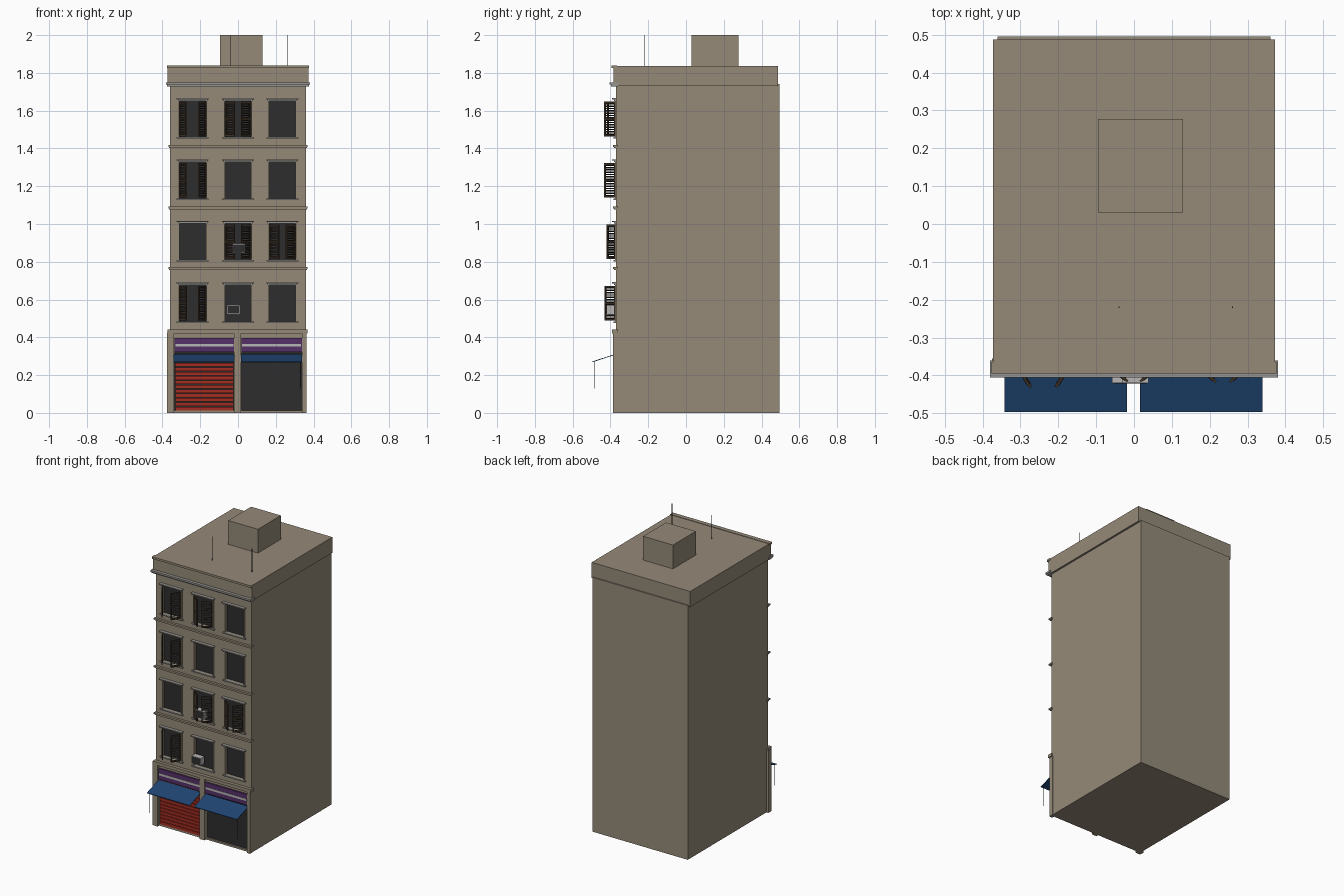
import bpy, bmesh, math
from mathutils import Matrix, Vector

if "Cube" in bpy.data.objects:
    bpy.data.objects.remove(bpy.data.objects["Cube"])


def mat(name, r, g, b):
    m = bpy.data.materials.new(name)
    m.diffuse_color = (r, g, b, 1)
    m.use_nodes = True
    m.node_tree.nodes["Principled BSDF"].inputs["Base Color"].default_value = m.diffuse_color
    return m


WALL = mat("tan wall", 0.30, 0.255, 0.19)
TRIM = mat("grey trim", 0.31, 0.30, 0.28)
DARK = mat("dark glass", 0.027, 0.027, 0.027)
BROWN = mat("brown wood", 0.055, 0.036, 0.022)
RED = mat("red shutter", 0.36, 0.026, 0.015)
BLUE = mat("blue canvas", 0.014, 0.06, 0.17)
PURPLE = mat("purple sign", 0.09, 0.03, 0.14)
PALE = mat("pale grey", 0.48, 0.46, 0.46)
METAL = mat("dark metal", 0.06, 0.06, 0.065)


def add_box(bm, x0, x1, y0, y1, z0, z1, m=None):
    """Add an axis-aligned box to a bmesh, optionally transformed by m."""
    t = Matrix.Translation(((x0 + x1) / 2, (y0 + y1) / 2, (z0 + z1) / 2))
    s = Matrix.Diagonal((x1 - x0, y1 - y0, z1 - z0, 1))
    bmesh.ops.create_cube(bm, size=1, matrix=(m or Matrix()) @ t @ s)


def finish(name, bm, *mats):
    me = bpy.data.meshes.new(name)
    bm.to_mesh(me)
    bm.free()
    for m in mats:
        me.materials.append(m)
    ob = bpy.data.objects.new(name, me)
    bpy.context.collection.objects.link(ob)
    return ob


def boxes(name, material, *dims):
    bm = bmesh.new()
    for d in dims:
        add_box(bm, *d)
    return finish(name, bm, material)


FRONT = -0.37
COLS = (-0.24, 0.0, 0.235)
SILLS = (0.485, 0.81, 1.135, 1.46)
HALF, TALL = 0.07, 0.192
SHOPS = ((-0.335, -0.02), (0.018, 0.338))

# Main block with recessed windows and shop fronts
openings = [(x - HALF, x + HALF, FRONT - 0.1, FRONT + 0.015, z, z + TALL)
            for z in SILLS for x in COLS]
openings += [(a, b, FRONT - 0.1, FRONT + 0.012, 0.012, 0.32) for a, b in SHOPS]
cutter = boxes("opening_cutter", DARK, *openings)
body = boxes("main_block", WALL, (-0.36, 0.36, FRONT, 0.495, 0, 1.74))
body.data.materials.append(DARK)
mod = body.modifiers.new("openings", "BOOLEAN")
mod.object, mod.operation, mod.solver = cutter, "DIFFERENCE", "EXACT"
bpy.context.view_layer.objects.active = body
bpy.ops.object.modifier_apply(modifier=mod.name)
bpy.data.objects.remove(cutter)
for p in body.data.polygons:
    recessed = p.normal.y < -0.9 and p.center.y > FRONT + 0.005
    p.material_index = 1 if recessed else 0

# Roof, parapet and stair house
boxes("parapet", WALL, (-0.373, 0.373, -0.384, 0.487, 1.73, 1.837))
boxes("parapet_cap", WALL, (-0.376, 0.376, -0.395, -0.365, 1.826, 1.84))
boxes("stair_house", WALL, (-0.095, 0.13, 0.03, 0.277, 1.835, 2.0))
boxes("roof_antennas", METAL, *[(x - 0.0015, x + 0.0015, -0.2215, -0.2185, 1.83, 2.0)
                                for x in (-0.04, 0.26)])

# Horizontal mouldings
boxes("top_cornice", TRIM, (-0.38, 0.38, -0.405, -0.36, 1.738, 1.75),
      (-0.376, 0.376, -0.396, -0.36, 1.729, 1.738))
boxes("floor_bands", WALL, *[d for z in (0.765, 1.085, 1.411) for d in (
    (-0.368, 0.368, -0.386, -0.36, z - 0.003, z + 0.007),
    (-0.364, 0.364, -0.38, -0.36, z - 0.009, z - 0.003))])
boxes("shop_cornice", WALL, (-0.372, 0.368, -0.392, -0.36, 0.42, 0.442))

# Window lintels, sills and frames
lintels, sills, frames = [], [], []
for z in SILLS:
    for x in COLS:
        t = z + TALL
        lintels += [(x - 0.085, x + 0.085, -0.392, FRONT, t + 0.008, t + 0.015),
                    (x - 0.078, x + 0.078, -0.382, FRONT, t, t + 0.008)]
        sills.append((x - 0.085, x + 0.085, -0.384, FRONT, z - 0.008, z))
        for s in (-1, 1):
            a, b = sorted((x + s * HALF, x + s * (HALF + 0.008)))
            frames.append((a, b, -0.376, FRONT, z, t))
boxes("window_lintels", TRIM, *lintels)
boxes("window_sills", TRIM, *sills)
boxes("window_frames", WALL, *frames)


# Louvred shutters, hinged at the jambs and swung open
def shutter(bm, x, z, side, angle):
    hinge = Matrix.Translation((x + side * HALF, FRONT - 0.004, z + 0.004))
    if side > 0:
        hinge = hinge @ Matrix.Rotation(math.pi, 4, "Z")
    m = hinge @ Matrix.Rotation(side * math.radians(angle), 4, "Z")
    w, h, e = 0.068, TALL - 0.008, 0.003
    for u in (0, w - 0.008):
        add_box(bm, u, u + 0.008, -e, e, 0, h, m)
    for v in (0, h / 2 - 0.004, h - 0.008):
        add_box(bm, 0.008, w - 0.008, -e, e, v, v + 0.008, m)
    for i in range(14):
        v = 0.012 + i * (h - 0.024) / 13
        tilt = m @ Matrix.Translation((0, 0, v)) @ Matrix.Rotation(0.6, 4, "X")
        add_box(bm, 0.008, w - 0.008, -0.005, 0.005, -0.001, 0.001, tilt)


bm = bmesh.new()
for col, row, angle in ((0, 3, 58), (1, 3, 38), (0, 2, 58), (1, 1, 38), (2, 1, 40), (0, 0, 56)):
    for side in (-1, 1):
        shutter(bm, COLS[col], SILLS[row], side, angle)
finish("window_shutters", bm, BROWN)

# Air conditioners with dark front grilles and brackets
for x0, z0 in ((-0.03, 0.846), (-0.058, 0.521)):
    x1, z1 = x0 + 0.068, z0 + 0.05
    boxes("air_conditioner", PALE, (x0, x1, -0.42, -0.378, z0, z1))
    boxes("air_conditioner_grille", DARK,
          (x0 + 0.004, x1 - 0.004, -0.422, -0.419, z0 + 0.004, z1 - 0.004))
    boxes("air_conditioner_brackets", METAL, *[
        (x, x + 0.004, -0.415, -0.356, z0 - 0.006, z0) for x in (x0 + 0.01, x1 - 0.014)])

# Shop pillars
boxes("shop_pillars", WALL, (-0.375, -0.338, -0.387, -0.355, 0, 0.425),
      (-0.02, 0.017, -0.387, FRONT, 0, 0.425), (0.338, 0.362, -0.387, -0.355, 0, 0.425))

# Shop signs with pale stripe
for a, b in SHOPS:
    boxes("shop_sign", PURPLE, (a, b, -0.381, FRONT, 0.322, 0.396))
    boxes("sign_stripe", PALE, (a + 0.004, b - 0.004, -0.383, -0.38, 0.351, 0.366))

# Red rolling shutter made of slats over the dark recess
boxes("rolling_shutter", RED, *[
    (-0.33, -0.025, -0.372, -0.362, 0.013 + i * 0.0232, 0.032 + i * 0.0232) for i in range(13)])

# Sloping awnings, with crank rods at the outer ends
for a, b in ((-0.342, -0.018), (0.016, 0.34)):
    bm = bmesh.new()
    lo = [bm.verts.new(v) for v in ((a, FRONT, 0.309), (b, FRONT, 0.309),
                                    (b, -0.497, 0.268), (a, -0.497, 0.268))]
    hi = [bm.verts.new(v.co + Vector((0, 0, 0.004))) for v in lo]
    bm.faces.new(lo)
    bm.faces.new(hi[::-1])
    for i in range(4):
        j = (i + 1) % 4
        bm.faces.new((lo[j], lo[i], hi[i], hi[j]))
    bmesh.ops.recalc_face_normals(bm, faces=bm.faces)
    finish("awning", bm, BLUE)
boxes("awning_cranks", METAL, *[(x - 0.0015, x + 0.0015, -0.484, -0.481, 0.13, 0.274)
                                for x in (-0.333, 0.331)])
